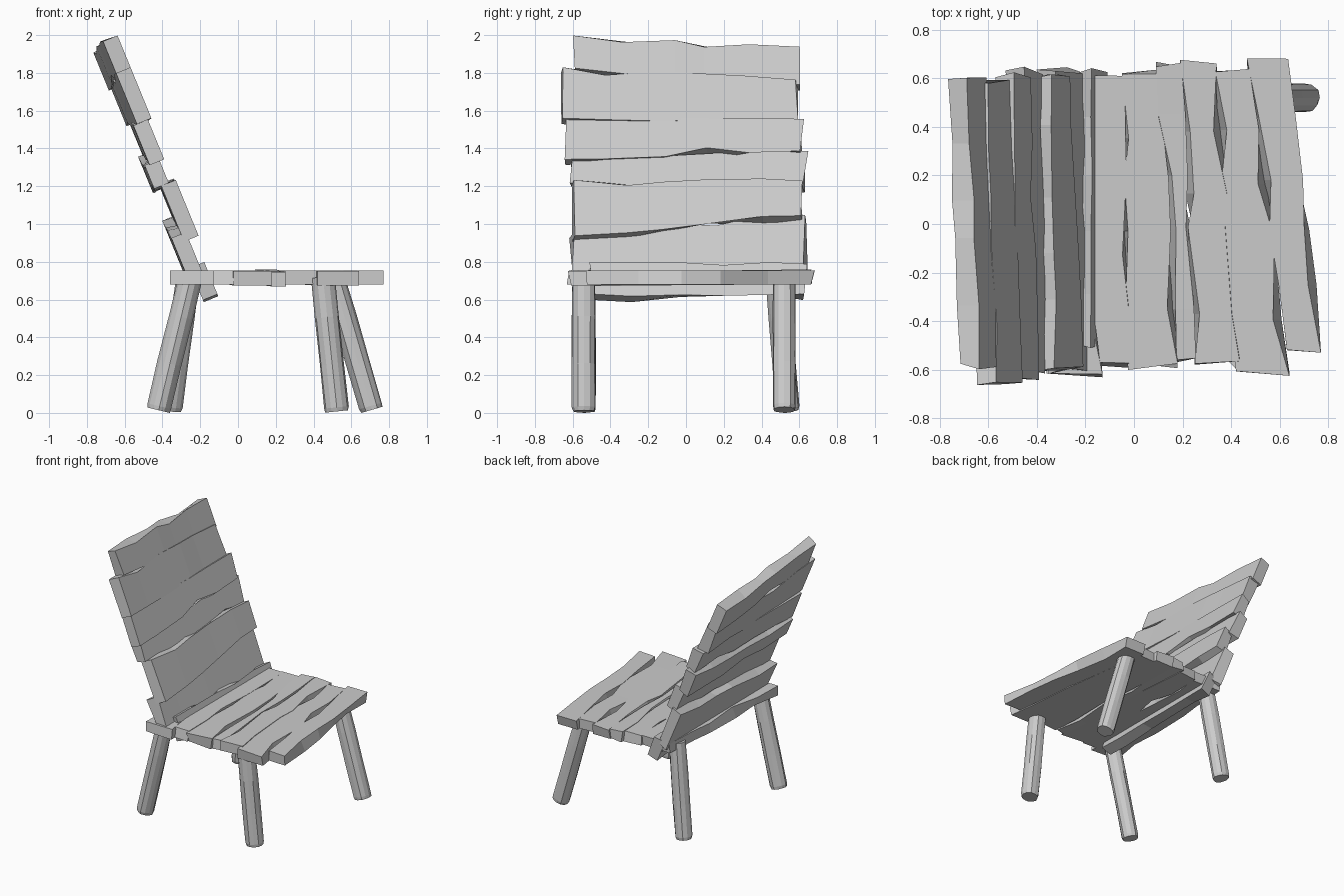
import bpy, bmesh, math, random
from mathutils import Vector

if "Cube" in bpy.data.objects:
    bpy.data.objects.remove(bpy.data.objects["Cube"])

random.seed(11)
N = Vector((0.925, 0, 0.379))    # facing out of the leaning back


def finish(name, bm):
    bmesh.ops.recalc_face_normals(bm, faces=bm.faces)
    me = bpy.data.meshes.new(name)
    bm.to_mesh(me)
    bm.free()
    ob = bpy.data.objects.new(name, me)
    bpy.context.collection.objects.link(ob)


def loft(name, rings):
    """Skin a row of closed rings and cap both ends."""
    bm = bmesh.new()
    vs = [[bm.verts.new(p) for p in r] for r in rings]
    n = len(rings[0])
    for a, b in zip(vs, vs[1:]):
        for i in range(n):
            j = (i + 1) % n
            bm.faces.new((a[i], a[j], b[j], b[i]))
    bm.faces.new(vs[0][::-1])
    bm.faces.new(vs[-1])
    finish(name, bm)


def plank(name, place, front, back, thick):
    """Rough plank along y; each end is (y, low edge, high edge, depth)."""
    rings = []
    for t in (0, 0.2, 0.42, 0.6, 0.8, 1):
        y, lo, hi, d = (a + (b - a) * t for a, b in zip(front, back))
        end = t in (0, 1)
        if not end:
            y += random.uniform(-0.05, 0.05)
            lo -= random.uniform(0.0, 0.012)
            hi += random.uniform(0.0, 0.012)
        # chips split from the long edges, on one face at a time
        c = [0] * 4
        if not end:
            for pair in ((0, 3), (1, 2)):
                c[random.choice(pair)] = random.choice((0, 0.02, 0.035))
        k = [random.uniform(-0.02, 0.014) * (1 if t else -1) if end else 0 for _ in range(4)]
        rings.append([place(y + k[0], lo + c[0], d), place(y + k[1], hi - c[1], d),
                      place(y + k[2], hi - c[2], d - thick), place(y + k[3], lo + c[3], d - thick)])
    loft(name, rings)


def on_seat(y, u, d):
    return Vector((u, y, 0.755 + d))


def on_back(y, z, d):
    return Vector((-0.2 - (z - 0.93) * 0.41, y, z)) + N * d


# seat planks: front end, back end
seat = [
    ((-0.62, -0.36, -0.13, 0.0), (0.62, -0.29, -0.22, 0.0)),
    ((-0.59, -0.14, -0.02, 0.0), (0.62, -0.23, -0.04, 0.0)),
    ((-0.59, -0.025, 0.18, -0.005), (0.63, -0.05, 0.1, 0.0)),
    ((-0.57, 0.175, 0.255, -0.01), (0.66, 0.09, 0.195, 0.005)),
    ((-0.575, 0.25, 0.435, 0.0), (0.665, 0.19, 0.34, 0.0)),
    ((-0.625, 0.42, 0.64, -0.005), (0.625, 0.335, 0.475, 0.0)),
    ((-0.525, 0.63, 0.77, 0.0), (0.675, 0.465, 0.635, 0.0)),
]
for i, (a, b) in enumerate(seat):
    plank(f"seat_plank_{i + 1}", on_seat, a, b, 0.075)

# back planks from the bottom upwards, alternately set back
back = [
    ((-0.50, 0.64, 0.81, -0.03), (0.635, 0.64, 0.80, -0.03)),
    ((-0.61, 0.77, 0.98, -0.06), (0.635, 0.77, 1.075, -0.07)),
    ((-0.595, 0.94, 1.235, -0.005), (0.605, 1.05, 1.235, -0.015)),
    ((-0.605, 1.235, 1.36, -0.045), (0.635, 1.22, 1.41, -0.06)),
    ((-0.635, 1.35, 1.56, -0.02), (0.62, 1.40, 1.57, -0.035)),
    ((-0.665, 1.56, 1.83, 0.0), (0.585, 1.57, 1.785, -0.055)),
    ((-0.595, 1.825, 1.998, 0.0), (0.61, 1.765, 1.965, -0.07)),
]
for i, (a, b) in enumerate(back):
    plank(f"back_plank_{i + 1}", on_back, a, b, 0.083)


# splayed, roughly hewn legs
def leg(name, bottom, top, r=0.065, sides=12):
    a, b = Vector(bottom), Vector(top)
    axis = (b - a).normalized()
    e1 = Vector((0, 1, 0)).cross(axis).normalized()
    e2 = axis.cross(e1)
    grain = [random.uniform(0.92, 1.04) for _ in range(sides)]
    rings = []
    for t, s in ((0, 0.92), (0.03, 1), (0.35, 1.0), (0.7, 1.0), (1, 0.97)):
        ring = []
        for i in range(sides):
            q = r * s * grain[i] * random.uniform(0.95, 1.03)
            w = math.tau * i / sides
            ring.append(a.lerp(b, t) + e1 * q * math.cos(w) + e2 * q * math.sin(w))
        rings.append(ring)
    loft(name, rings)


leg("front_left_leg", (-0.42, -0.54, 0.014), (-0.25, -0.54, 0.72))
leg("front_right_leg", (0.525, -0.54, 0.008), (0.45, -0.54, 0.72))
leg("back_left_leg", (-0.36, 0.54, 0.012), (-0.265, 0.485, 0.72))
leg("back_right_leg", (0.708, 0.52, 0.016), (0.505, 0.52, 0.71))
